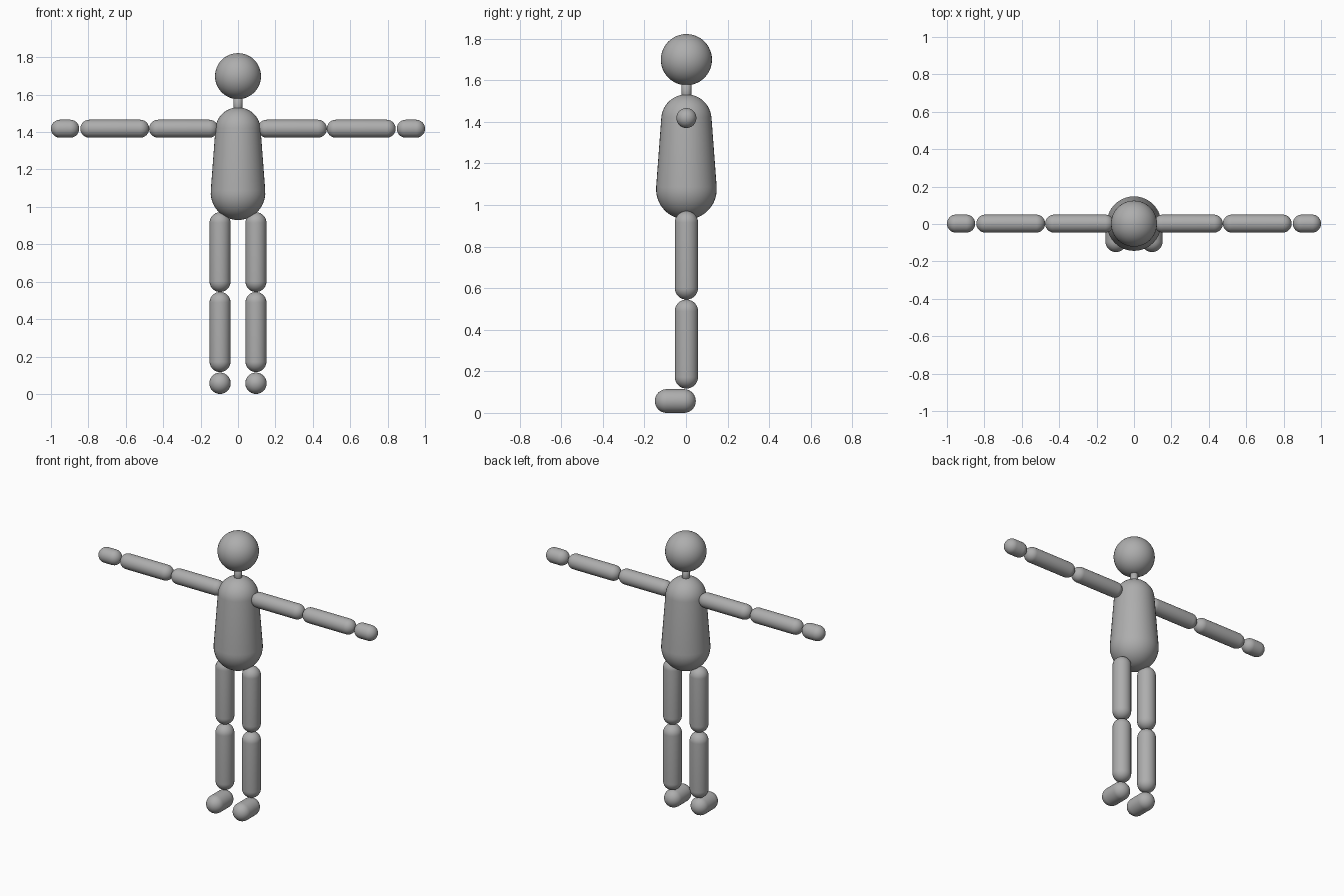
import bpy, bmesh, math
from mathutils import Vector, Matrix

if "Cube" in bpy.data.objects:
    bpy.data.objects.remove(bpy.data.objects["Cube"])

grey = bpy.data.materials.new("plain grey")
grey.diffuse_color = (0.42, 0.42, 0.42, 1)
grey.use_nodes = True
grey.node_tree.nodes["Principled BSDF"].inputs["Base Color"].default_value = grey.diffuse_color

Y = 0.002  # centre line of the body


def lathe(name, profile, origin, axis):
    """Spin a (radius, height) profile round the given axis."""
    bm = bmesh.new()
    vs = [bm.verts.new((r, 0, h)) for r, h in profile]
    es = [bm.edges.new(p) for p in zip(vs, vs[1:])]
    bmesh.ops.spin(bm, geom=vs + es, cent=(0, 0, 0), axis=(0, 0, 1),
                   angle=2 * math.pi, steps=40)
    bmesh.ops.remove_doubles(bm, verts=bm.verts, dist=1e-5)
    rot = Vector(axis).to_track_quat('Z', 'Y').to_matrix().to_4x4()
    bm.transform(Matrix.Translation(origin) @ rot)
    bmesh.ops.recalc_face_normals(bm, faces=bm.faces)
    me = bpy.data.meshes.new(name)
    bm.to_mesh(me)
    bm.free()
    me.materials.append(grey)
    for p in me.polygons:
        p.use_smooth = True
    ob = bpy.data.objects.new(name, me)
    bpy.context.collection.objects.link(ob)
    return ob


def capsule(name, start, end, r1, r2=None, n=12):
    """Round-ended bar whose outer tips lie at start and end."""
    r2 = r2 or r1
    a, b = Vector(start), Vector(end)
    length = (b - a).length
    span = length - r1 - r2
    tilt = math.asin((r1 - r2) / span)  # cone tangent to both caps
    pts = []
    for i in range(n + 1):
        t = -math.pi / 2 + (math.pi / 2 + tilt) * i / n
        pts.append((r1 * math.cos(t), r1 + r1 * math.sin(t)))
    for i in range(n + 1):
        t = tilt + (math.pi / 2 - tilt) * i / n
        pts.append((r2 * math.cos(t), length - r2 + r2 * math.sin(t)))
    return lathe(name, pts, a, b - a)


# head, neck and tapered torso
R = 0.123
lathe("head", [(R * math.sin(math.pi * i / 24), -R * math.cos(math.pi * i / 24))
               for i in range(25)], (0, Y, 1.699), (0, 0, 1))
lathe("neck", [(0, 0), (0.024, 0), (0.024, 0.13), (0, 0.13)], (0, Y, 1.48), (0, 0, 1))
capsule("torso", (0, Y, 0.93), (0, Y, 1.532), 0.146, 0.121)

# limbs on both sides
for side, s in (("left", 1), ("right", -1)):
    for part, x0, x1 in (("upper_arm", 0.106, 0.475), ("forearm", 0.475, 0.843),
                         ("hand", 0.849, 1.0)):
        capsule(f"{side}_{part}", (s * x0, Y, 1.418), (s * x1, Y, 1.418), 0.048)
    x = s * 0.096
    capsule(f"{side}_thigh", (x, Y, 0.545), (x, Y, 0.971), 0.056)
    capsule(f"{side}_shin", (x, Y, 0.117), (x, Y, 0.545), 0.056)
    capsule(f"{side}_foot", (x, 0.047, 0.057), (x, -0.15, 0.057), 0.057)
